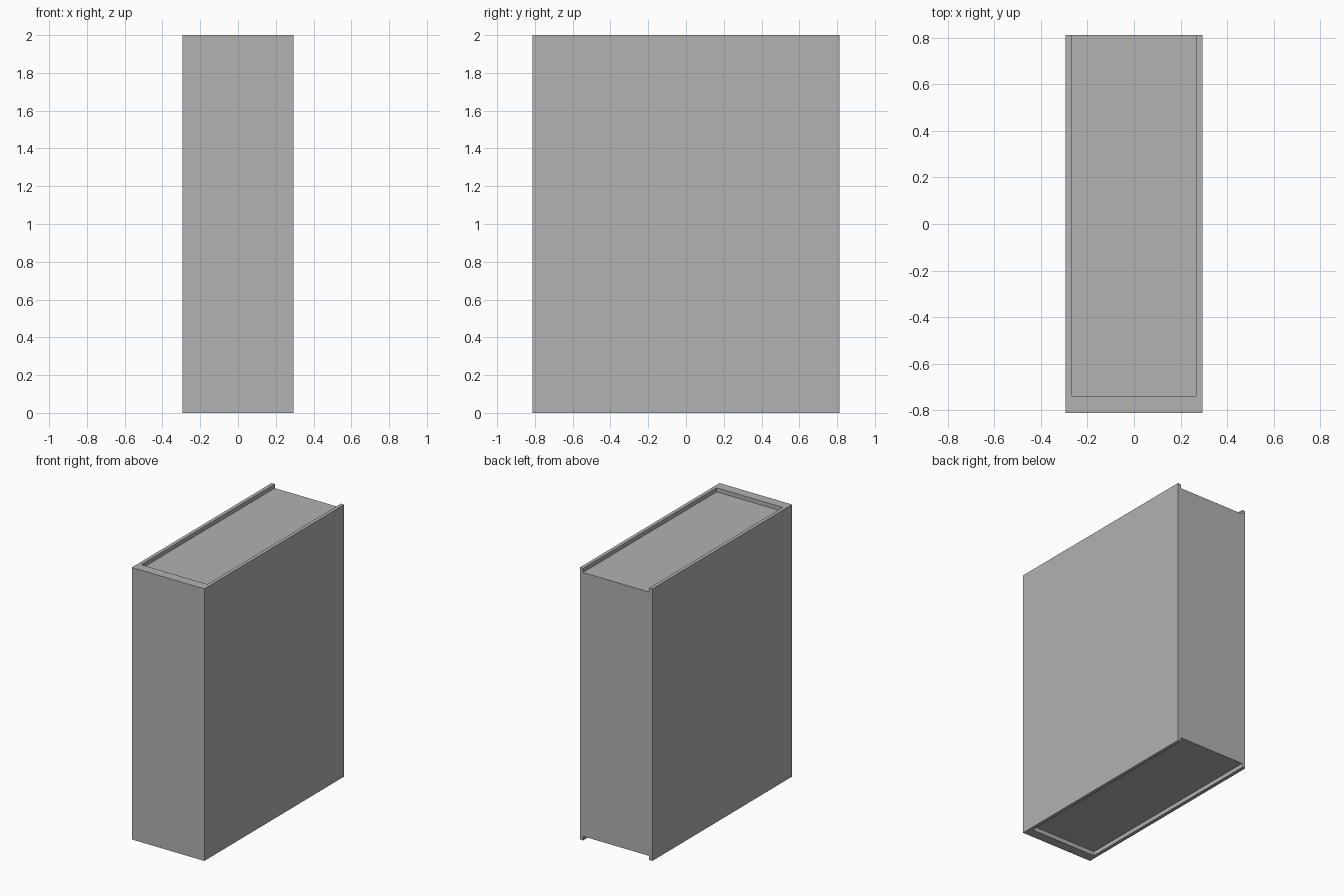
import bpy

if "Cube" in bpy.data.objects:
    bpy.data.objects.remove(bpy.data.objects["Cube"])

W, D, H = 0.59, 1.624, 2.0      # overall width, depth, height
BOARD, SPINE, LIP = 0.026, 0.072, 0.03

grey = bpy.data.materials.new("plain grey")
grey.diffuse_color = (0.445, 0.445, 0.445, 1)
grey.use_nodes = True
grey.node_tree.nodes["Principled BSDF"].inputs["Base Color"].default_value = grey.diffuse_color


def box(name, x, y, z):
    """Box from (min, max) ranges on each axis."""
    bpy.ops.mesh.primitive_cube_add(size=1)
    ob = bpy.context.object
    ob.name = name
    for v in ob.data.vertices:
        for i, (lo, hi) in enumerate((x, y, z)):
            v.co[i] = hi if v.co[i] > 0 else lo
    ob.data.materials.append(grey)
    return ob


# Closed book: solid block, spine at the front, page edge flush at the back
book = box("book", (-W / 2, W / 2), (-D / 2, D / 2), (0, H))

# Page recess at top and bottom, open towards the back
for name, z in (("top_recess", (H - LIP, H + 0.1)), ("bottom_recess", (-0.1, LIP))):
    cutter = box(name, (-W / 2 + BOARD, W / 2 - BOARD), (-D / 2 + SPINE, D / 2 + 0.1), z)
    mod = book.modifiers.new(name, 'BOOLEAN')
    mod.operation = 'DIFFERENCE'
    mod.solver = 'EXACT'
    mod.object = cutter
    bpy.context.view_layer.objects.active = book
    bpy.ops.object.modifier_apply(modifier=name)
    bpy.data.objects.remove(cutter)
